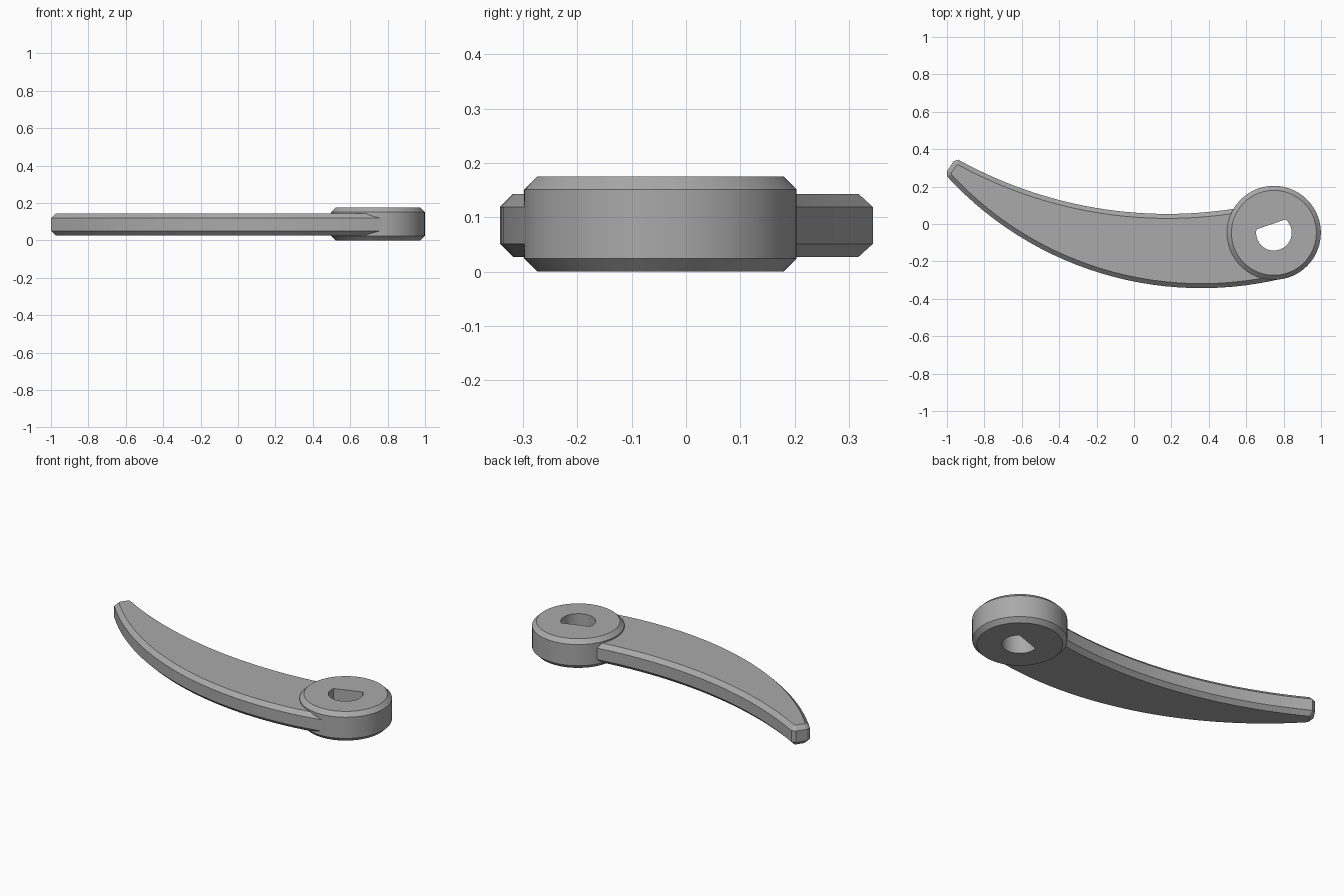
import bpy, bmesh
from math import cos, sin, asin, radians, sqrt
from mathutils import Vector

cube = bpy.data.objects.get("Cube")
if cube:
    bpy.data.objects.remove(cube, do_unlink=True)

grey = bpy.data.materials.new("grey plastic")
grey.use_nodes = True
colour = (0.40, 0.40, 0.40, 1)
grey.diffuse_color = colour
grey.node_tree.nodes["Principled BSDF"].inputs["Base Color"].default_value = colour

CHAMFER = 0.024


def finish(name, bm):
    bmesh.ops.recalc_face_normals(bm, faces=bm.faces)
    mesh = bpy.data.meshes.new(name)
    bm.to_mesh(mesh)
    bm.free()
    mesh.materials.append(grey)
    obj = bpy.data.objects.new(name, mesh)
    bpy.context.collection.objects.link(obj)
    bpy.ops.object.select_all(action='DESELECT')
    obj.select_set(True)
    bpy.context.view_layer.objects.active = obj
    bpy.ops.object.shade_smooth_by_angle(angle=radians(20))
    return obj


def ring(bm, points, z):
    return [bm.verts.new((p[0], p[1], z)) for p in points]


def bridge(bm, a, b):
    for i in range(len(a)):
        j = (i + 1) % len(a)
        bm.faces.new((a[i], a[j], b[j], b[i]))


def inset(points, d):
    """Mitred inward offset of a counter-clockwise outline."""
    result = []
    for i, p in enumerate(points):
        a = (p - points[i - 1]).normalized()
        b = (points[(i + 1) % len(points)] - p).normalized()
        na, nb = Vector((-a.y, a.x)), Vector((-b.y, b.x))
        result.append(p + (na + nb) * d / (1 + na.dot(nb)))
    return result


def arc(x0, y0, radius, x_from, x_to, steps=28):
    """Points along the underside of a circle whose lowest point is (x0, y0)."""
    a, b = asin((x_from - x0) / radius), asin((x_to - x0) / radius)
    angles = [a + (b - a) * i / steps for i in range(steps + 1)]
    return [Vector((x0 + radius * sin(t), y0 + radius * (1 - cos(t)))) for t in angles]


# Curved lever arm with chamfered rims, its root buried in the hub
outline = arc(0.36, -0.343, 1.846, -1.0, 0.80)
outline += [Vector((0.61, -0.17)), Vector((0.58, 0.0))]
outline += arc(0.18, 0.054, 2.307, 0.56, -0.94)
outline += [Vector((-0.965, 0.335)), Vector((-1.0, 0.282))]
inner = inset(outline, CHAMFER)
bm = bmesh.new()
low, high = 0.027, 0.143
rings = [ring(bm, inner, low), ring(bm, outline, low + CHAMFER),
         ring(bm, outline, high - CHAMFER), ring(bm, inner, high)]
for a, b in zip(rings, rings[1:]):
    bridge(bm, a, b)
bm.faces.new(rings[0])
bm.faces.new(rings[-1])
finish("lever_arm", bm)

# Round hub with chamfered rims and a D-shaped shaft hole
centre = Vector((0.748, -0.047))
sides, flat_dir, hole_radius = 72, 109, 0.095
angles = [flat_dir - 60 + 360 * i / sides for i in range(sides)]


def circle(radius_at):
    return [centre + Vector((cos(radians(t)), sin(radians(t)))) * radius_at(t) for t in angles]


def d_radius(t):
    c = cos(radians(t - flat_dir))
    return hole_radius * 0.5 / c if c > 0.5 else hole_radius


hole = circle(d_radius)
rim = circle(lambda t: 0.251)
cap = circle(lambda t: 0.251 - CHAMFER)
bm = bmesh.new()
top = 0.175
rings = [ring(bm, hole, 0), ring(bm, cap, 0), ring(bm, rim, CHAMFER),
         ring(bm, rim, top - CHAMFER), ring(bm, cap, top), ring(bm, hole, top)]
for a, b in zip(rings, rings[1:] + rings[:1]):
    bridge(bm, a, b)
finish("hub", bm)
